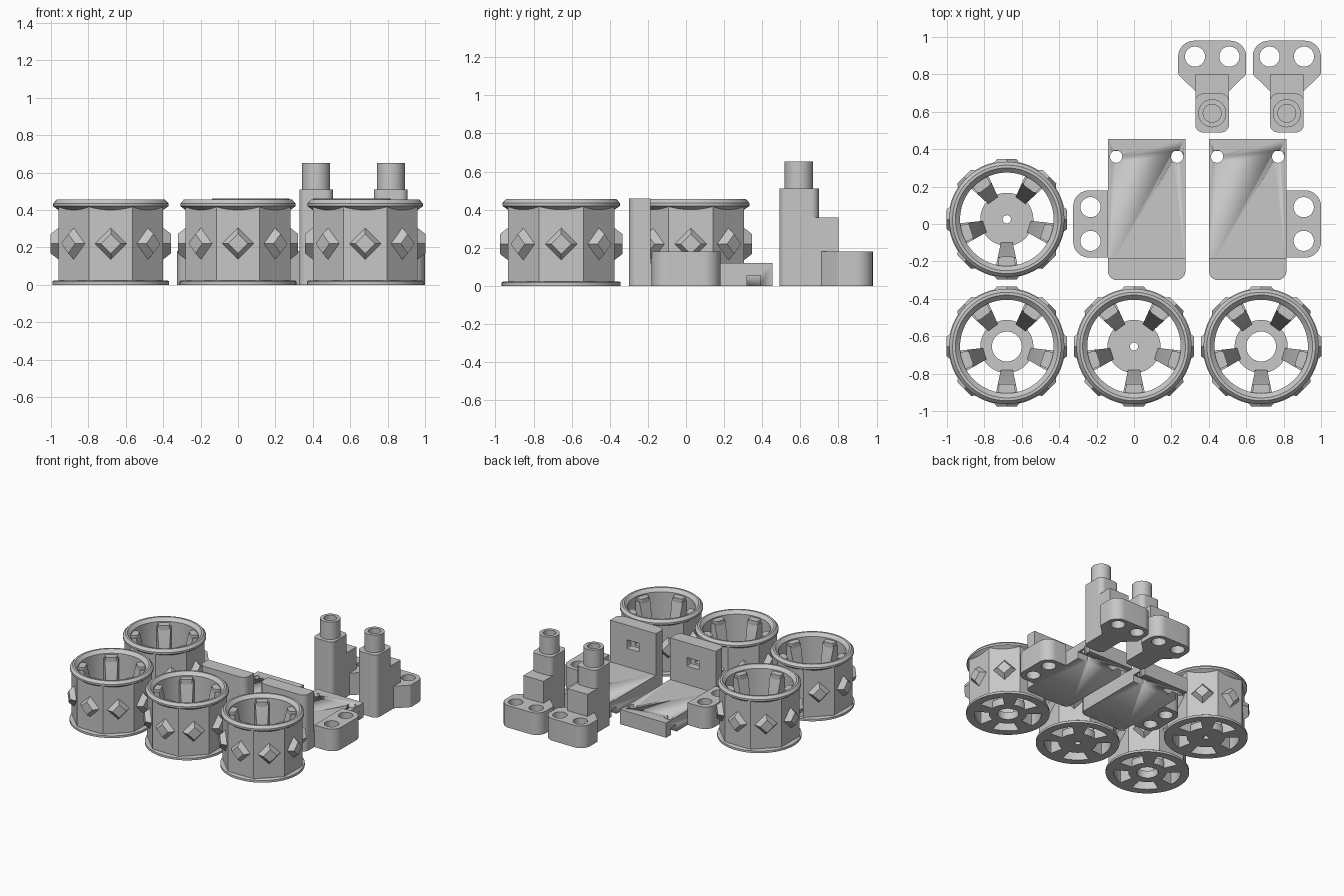
import bpy, bmesh, math
from mathutils import Vector, Matrix

if "Cube" in bpy.data.objects:
    bpy.data.objects.remove(bpy.data.objects["Cube"])

grey = bpy.data.materials.new("plain_grey")
grey.use_nodes = True
COLOR = (0.57, 0.57, 0.57, 1)
grey.diffuse_color = COLOR
grey.node_tree.nodes["Principled BSDF"].inputs["Base Color"].default_value = COLOR


def add(name, mesh, loc=(0, 0, 0), smooth=True):
    obj = bpy.data.objects.new(name, mesh)
    bpy.context.collection.objects.link(obj)
    obj.location = loc
    if not mesh.materials:
        mesh.materials.append(grey)
    if smooth:
        bpy.ops.object.select_all(action='DESELECT')
        obj.select_set(True)
        bpy.context.view_layer.objects.active = obj
        bpy.ops.object.shade_smooth_by_angle(angle=math.radians(30))
    return obj


def finish(bm, name):
    bmesh.ops.remove_doubles(bm, verts=bm.verts, dist=1e-5)
    bmesh.ops.recalc_face_normals(bm, faces=bm.faces)
    mesh = bpy.data.meshes.new(name)
    bm.to_mesh(mesh)
    bm.free()
    return mesh


def circle(x, y, r, n=40, turn=0.0):
    return [(x + r * math.cos(turn + math.tau * i / n),
             y + r * math.sin(turn + math.tau * i / n)) for i in range(n)]


def rounded(corners, steps=8):
    """Outline from (x, y, radius) corners with true arc fillets."""
    out = []
    for i, (x, y, r) in enumerate(corners):
        p = Vector((x, y, 0))
        if not r:
            out.append((x, y))
            continue
        a = (Vector((*corners[i - 1][:2], 0)) - p).normalized()
        b = (Vector((*corners[(i + 1) % len(corners)][:2], 0)) - p).normalized()
        half = a.angle(b) / 2
        c = p + (a + b).normalized() * r / math.sin(half)
        start, end = p + a * r / math.tan(half) - c, p + b * r / math.tan(half) - c
        for k in range(steps + 1):
            ray = start.lerp(end, k / steps).normalized()
            out.append(tuple((c + ray * r).xy))
    return out


def extrude(name, loops, z0, z1):
    """Solid from an outline followed by optional hole outlines."""
    curve = bpy.data.curves.new(name, 'CURVE')
    curve.dimensions, curve.fill_mode = '2D', 'BOTH'
    curve.extrude = (z1 - z0) / 2
    for loop in loops:
        s = curve.splines.new('POLY')
        s.points.add(len(loop) - 1)
        for pt, xy in zip(s.points, loop):
            pt.co = (*xy, 0, 1)
        s.use_cyclic_u = True
    temp = bpy.data.objects.new(name, curve)
    bm = bmesh.new()
    raw = bpy.data.meshes.new_from_object(temp)
    bm.from_mesh(raw)
    bpy.data.objects.remove(temp)
    bpy.data.meshes.remove(raw)
    bmesh.ops.translate(bm, verts=bm.verts, vec=(0, 0, (z0 + z1) / 2))
    return finish(bm, name)


def revolve(name, profile, n=64):
    bm = bmesh.new()
    vs = [bm.verts.new((r, 0, z)) for r, z in profile]
    es = [bm.edges.new((vs[i - 1], vs[i])) for i in range(len(vs))]
    bmesh.ops.spin(bm, geom=vs + es, cent=(0, 0, 0), axis=(0, 0, 1),
                   angle=math.tau, steps=n, use_merge=True)
    return finish(bm, name)


def loft(name, a, b, spins):
    """Solid joining two matching 3D loops, repeated at the given turns."""
    bm = bmesh.new()
    for t in spins:
        rot = Matrix.Rotation(t, 3, 'Z')
        va, vb = ([bm.verts.new(rot @ Vector(p)) for p in loop] for loop in (a, b))
        bm.faces.new(va)
        bm.faces.new(vb)
        for i in range(len(va)):
            bm.faces.new((va[i - 1], va[i], vb[i], vb[i - 1]))
    return finish(bm, name)


def box(x0, x1, y0, y1, r=0.0):
    return rounded([(x0, y0, r), (x1, y0, r), (x1, y1, r), (x0, y1, r)])


def cut(obj, cutter_mesh):
    cutter = add("cutter", cutter_mesh, obj.location, False)
    bpy.context.view_layer.update()
    m = obj.modifiers.new("pocket", 'BOOLEAN')
    m.operation, m.solver, m.object = 'DIFFERENCE', 'EXACT', cutter
    bpy.context.view_layer.objects.active = obj
    bpy.ops.object.modifier_apply(modifier=m.name)
    bpy.data.objects.remove(cutter)


# Wheel parts, shared by all four wheels
body = extrude("wheel_body", [circle(0, 0, 0.303, 8, math.pi / 8), circle(0, 0, 0.25, 64)], 0.01, 0.42)
top_rim = revolve("wheel_top_rim", [(0.25, 0.40), (0.28, 0.40), (0.308, 0.42), (0.308, 0.435),
                                    (0.29, 0.455), (0.275, 0.455), (0.25, 0.43)])
base_rim = revolve("wheel_base_rim", [(0.25, 0), (0.312, 0), (0.312, 0.018), (0.303, 0.024), (0.25, 0.024)])

fifths = [-math.pi / 2 + math.tau * i / 5 for i in range(5)]
eighths = [math.tau * i / 8 for i in range(8)]
section = [(0.125, 0), (0.26, 0), (0.26, 0.40), (0.205, 0.40), (0.125, 0.06)]
width = lambda r: 0.033 + (r - 0.13) * 0.21
spokes = loft("wheel_spokes", [(r, -width(r), z) for r, z in section],
              [(r, width(r), z) for r, z in section], fifths)
pad = rounded([(0.20, -0.042, 0.015), (0.265, -0.048, 0), (0.265, 0.048, 0), (0.20, 0.042, 0.015)])
pads = loft("wheel_spoke_pads", [(x, y, 0.38) for x, y in pad], [(x, y, 0.42) for x, y in pad], fifths)


def diamond(x, s):
    return [(x, s, 0.22), (x, 0, 0.22 + s), (x, -s, 0.22), (x, 0, 0.22 - s)]


studs = loft("wheel_studs", diamond(0.275, 0.088), diamond(0.322, 0.052), eighths)
hubs = {r: extrude("wheel_hub", [circle(0, 0, 0.142, 48), circle(0, 0, r)], 0, 0.06) for r in (0.022, 0.08)}

for label, x, y, bore in (("back_right", -0.68, 0.025, 0.022), ("front_right", -0.68, -0.655, 0.08),
                          ("front_middle", 0, -0.655, 0.022), ("front_left", 0.68, -0.655, 0.08)):
    for part in (body, top_rim, base_rim, spokes, pads, studs, hubs[bore]):
        add(label + "_" + part.name.split(".")[0], part, (x, y, 0))

# Two mirrored chassis halves with end wall and side ear
for label, s, cx in (("right", -1, 0.0675), ("left", 1, 0.6075)):
    loc, h = (cx, 0, 0), 0.2075
    plate = add(label + "_chassis_plate", extrude("chassis_plate", [box(-h, h, -0.25, 0.455)], 0, 0.12), loc)
    for side in (-1, 1):
        px = side * 0.163
        cut(plate, extrude("pin_hole", [circle(px, 0.36, 0.033, 24)], 0.055, 0.13))
        cut(plate, extrude("side_notch", [box(px - 0.05, px + 0.05, 0.32, 0.39)], -0.01, 0.055))
    wall = add(label + "_end_wall", extrude("end_wall", [rounded(
        [(-h, -0.30, 0.05), (h, -0.30, 0.05), (h, -0.185, 0), (-h, -0.185, 0)])], 0, 0.46), loc)
    cut(wall, extrude("wall_slot", [box(-0.055, 0.055, -0.24, -0.17)], 0.27, 0.34))
    cut(wall, extrude("wall_bore", [box(-0.02, 0.02, -0.32, -0.22)], 0.285, 0.325))
    bev = wall.modifiers.new("soft_top", 'BEVEL')
    bev.width, bev.segments, bev.angle_limit = 0.012, 2, math.radians(60)
    ear = [(s * h, -0.18, 0), (s * 0.3925, -0.18, 0.085),
           (s * 0.3925, 0.18, 0.085), (s * h, 0.18, 0)]
    add(label + "_side_ear", extrude("side_ear", [rounded(ear)] + [
        circle(s * 0.30, y, 0.054) for y in (-0.09, 0.09)], 0, 0.18), loc)

# Two axle brackets: flanged foot, step, post and hollow peg
foot = [(0.09, 0.64, 0), (0.09, 0.71, 0), (0.182, 0.80, 0.03), (0.182, 0.98, 0.085)]
foot += [(-x, y, r) for x, y, r in reversed(foot)]
foot_mesh = extrude("bracket_foot", [rounded(foot)] + [circle(x, 0.895, 0.054) for x in (-0.092, 0.092)], 0, 0.18)
step_mesh = extrude("bracket_step", [box(-0.09, 0.09, 0.64, 0.80)], 0, 0.36)
post_mesh = extrude("bracket_post", [box(-0.09, 0.09, 0.49, 0.697, 0.04)], 0, 0.51)
peg_mesh = extrude("bracket_peg", [circle(0, 0.592, 0.075, 48), circle(0, 0.592, 0.048)], 0.50, 0.652)
for label, x in (("right", 0.418), ("left", 0.817)):
    for part in (foot_mesh, step_mesh, post_mesh, peg_mesh):
        add(label + "_" + part.name, part, (x, 0, 0))
